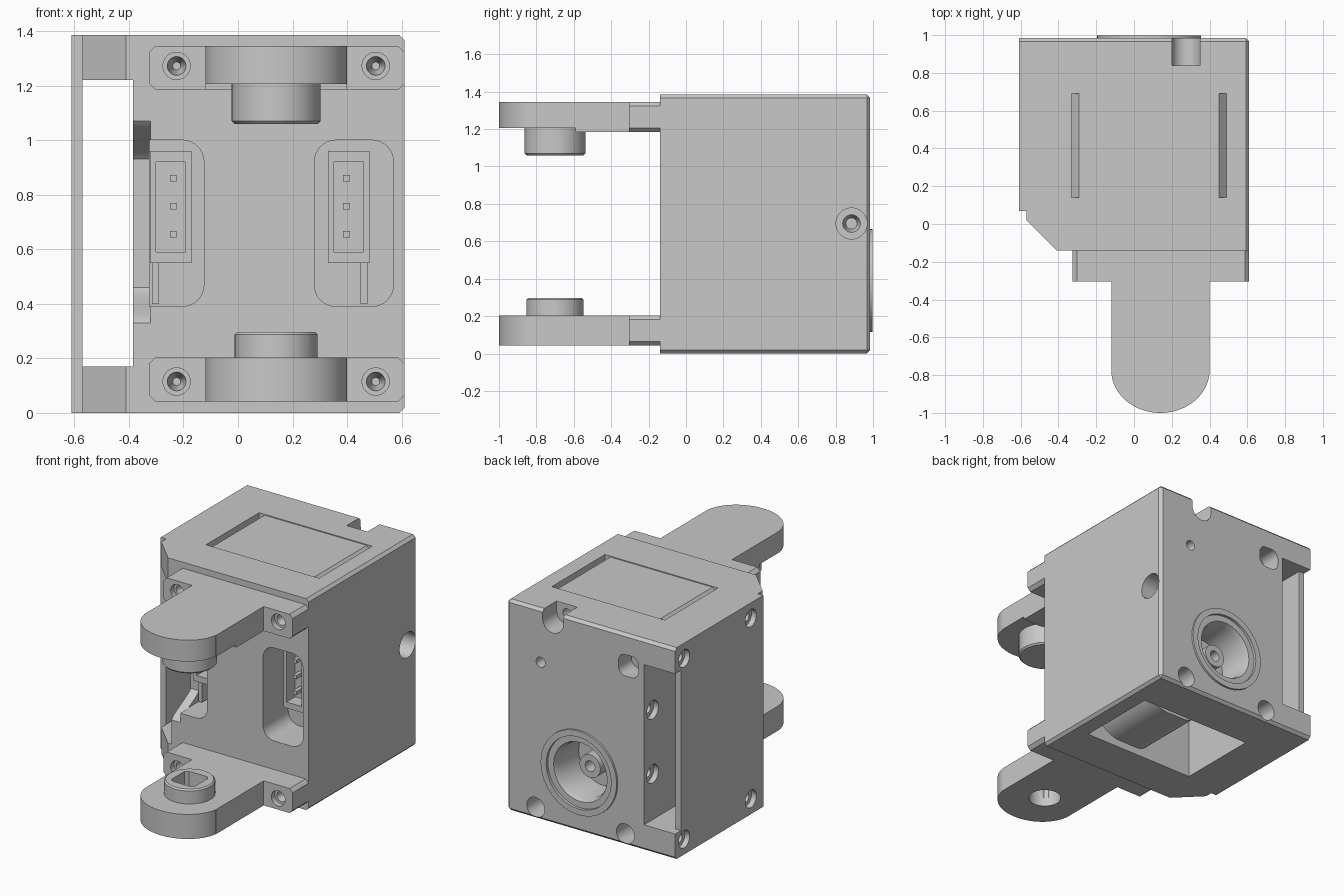
import bpy, bmesh, math

old = bpy.data.objects.get("Cube")
if old:
    bpy.data.objects.remove(old, do_unlink=True)

grey = bpy.data.materials.new("plain_grey")
grey.use_nodes = True
colour = (0.58, 0.58, 0.58, 1)
grey.diffuse_color = colour
grey.node_tree.nodes["Principled BSDF"].inputs["Base Color"].default_value = colour

H = 1.385            # body height
BACK = 0.985         # back face
FRONT = -0.14        # front face


def rounded(x0, x1, y0, y1, left=0.0, right=None, n=8):
    """Rectangle outline with corner radii for its low-x and high-x corners."""
    right = left if right is None else right
    pts = []
    for cx, cy, sx, sy, rad, start in ((x0, y0, 1, 1, left, 180), (x1, y0, -1, 1, right, 270),
                                       (x1, y1, -1, -1, right, 0), (x0, y1, 1, -1, left, 90)):
        steps = n if rad else 0
        for i in range(steps + 1):
            a = math.radians(start + 90 * i / max(steps, 1))
            pts.append((cx + sx * rad + rad * math.cos(a), cy + sy * rad + rad * math.sin(a)))
    return pts


def circle(cx, cy, r, n=40):
    return [(cx + r * math.cos(2 * math.pi * i / n), cy + r * math.sin(2 * math.pi * i / n))
            for i in range(n)]


def prism(name, pts, axis, lo, hi, taper=1.0):
    """Extrude an outline along an axis; taper scales the far end."""
    place = {"X": lambda a, b, h: (h, a, b),
             "Y": lambda a, b, h: (a, h, b),
             "Z": lambda a, b, h: (a, b, h)}[axis]
    ca = sum(p[0] for p in pts) / len(pts)
    cb = sum(p[1] for p in pts) / len(pts)
    bm = bmesh.new()
    v0 = [bm.verts.new(place(a, b, lo)) for a, b in pts]
    v1 = [bm.verts.new(place(ca + (a - ca) * taper, cb + (b - cb) * taper, hi)) for a, b in pts]
    bm.faces.new(v0)
    bm.faces.new(v1)
    for i in range(len(pts)):
        j = (i + 1) % len(pts)
        bm.faces.new((v0[i], v0[j], v1[j], v1[i]))
    bmesh.ops.recalc_face_normals(bm, faces=bm.faces)
    me = bpy.data.meshes.new(name)
    bm.to_mesh(me)
    bm.free()
    me.materials.append(grey)
    ob = bpy.data.objects.new(name, me)
    bpy.context.collection.objects.link(ob)
    return ob


def cut(target, pts, axis, lo, hi, taper=1.0, op="DIFFERENCE"):
    tool = prism("cutter", pts, axis, lo, hi, taper)
    tool.hide_render = True
    bpy.context.view_layer.objects.active = target
    mod = target.modifiers.new("cut", "BOOLEAN")
    mod.operation, mod.solver, mod.object = op, "EXACT", tool
    bpy.ops.object.modifier_apply(modifier=mod.name)
    bpy.data.objects.remove(tool, do_unlink=True)


# Housing block with a cut front corner and thin side flange
outline = [(0.61, FRONT), (0.61, BACK), (-0.61, BACK), (-0.61, 0.07),
           (-0.57, 0.07), (-0.57, 0.02), (-0.41, FRONT)]
body = prism("housing", outline, "Z", 0, H)
bm = bmesh.new()
bm.from_mesh(body.data)


def bevelled(e):
    a, b = (v.co for v in e.verts)
    on_side = min(a.x, b.x) > 0.6 and max(a.y, b.y) > 0
    on_back = min(a.y, b.y) > 0.98 and max(a.x, b.x) > 0
    return on_side or on_back


bmesh.ops.bevel(bm, geom=[e for e in bm.edges if bevelled(e)], offset=0.018,
                segments=1, affect="EDGES", clamp_overlap=True)
bm.to_mesh(body.data)
bm.free()

# Cable channel along the side, open at the back corner
cut(body, rounded(-0.57, -0.385, 0.17, 1.22), "Y", -0.5, 1.2)
cut(body, rounded(-0.7, -0.5, 0.17, 1.22), "Y", 0.925, 1.2)

# Curved entry from the channel into the front pocket
entry = [(-0.2, 0.33)]
for z0, z1, flip in ((0.33, 0.46, 0), (0.93, 1.07, 1)):
    for i in range(13):
        t = i / 12
        s = 0.5 * t + 0.5 * t * t * (3 - 2 * t)
        entry.append((FRONT + 0.2 * (1 - s if flip else s), z0 + (z1 - z0) * t))
entry.append((-0.2, 1.07))
cut(body, entry, "X", -0.48, -0.32)

# Connector pockets in the front
FLOOR = 0.12
cut(body, rounded(-0.325, -0.125, 0.39, 1.0, 0.0, 0.08), "Y", -0.2, FLOOR)
cut(body, rounded(0.28, 0.57, 0.39, 1.0, 0.08), "Y", -0.2, FLOOR)

# Almost flush panel on top with sloping grooves at both ends
PANEL = H - 0.006
cut(body, rounded(-0.33, 0.49, 0.14, 0.69), "Z", PANEL, H + 0.1)
for edge, inner in ((-0.33, -0.29), (0.49, 0.45)):
    cut(body, [(edge, H + 0.05), (edge, H - 0.05), (inner, PANEL), (inner, H + 0.05)], "Y", 0.14, 0.69)

# Open window underneath
cut(body, rounded(-0.33, 0.49, 0.14, 0.69), "Z", -0.1, 0.55)

# Back face: output bore, screw holes, notch and socket
SX, SZ = 0.08, 0.39
cut(body, circle(SX, SZ, 0.275, 64), "Y", 0.9, 0.998, op="UNION")
cut(body, circle(SX, SZ, 0.235, 64), "Y", 0.98, 1.1)
cut(body, circle(SX, SZ, 0.2, 64), "Y", 1.0, 0.94, 0.9)
cut(body, circle(SX, SZ, 0.18, 64), "Y", 0.95, 0.74)
for x in (0.40, -0.25):
    cut(body, circle(x, 0.075, 0.065), "Y", 0.75, 1.2)
cut(body, circle(0.365, 1.035, 0.033), "Y", 0.8, 1.2)
cut(body, rounded(-0.345, -0.2, 1.11, 1.25, 0.05), "Y", 0.85, 1.2)
cut(body, circle(0.275, 1.325, 0.075), "Y", 0.84, 1.2)
cut(body, rounded(0.2, 0.35, 1.325, 1.5), "Y", 0.84, 1.2)
cut(body, circle(0.275, 1.325, 0.03), "Y", 0.7, 0.9)

# Stepped holes in both side faces
cut(body, circle(0.885, 0.695, 0.083), "X", 0.7, 0.5)
cut(body, circle(0.885, 0.695, 0.05), "X", 0.51, 0.44, 0.6)
for y in (0.2, 0.89):
    for z in (0.1, 1.285):
        cut(body, circle(y, z, 0.057), "X", -0.7, -0.575)
        cut(body, circle(y, z, 0.03), "X", -0.7, -0.45)
for z in (0.47, 0.89):
    cut(body, circle(0.895, z, 0.06), "X", -0.45, -0.35)
    cut(body, circle(0.895, z, 0.03), "X", -0.45, -0.27)

# Output shaft inside the bore, flat-bottomed motor behind the lower window
shaft = prism("output_shaft", circle(SX, SZ, 0.075), "Y", 0.7, 0.88)
cut(shaft, circle(SX, SZ, 0.035), "Y", 0.8, 1.0)
prism("motor", rounded(-0.02, 0.43, 0.05, 0.5, 0.12, 0.2, 12), "Y", 0.135, 0.6)

# Mounting arms: tab, tongue with rounded end and pivot peg
PX, PY = 0.14, -0.70
arms = []
for name, z0, z1, hole in (("lower_arm", 0.042, 0.203, 0.115), ("upper_arm", 1.185, 1.345, 1.272)):
    arm = prism(name, rounded(-0.12, 0.40, -0.8, -0.2), "Z", z0, z1)
    tip = [(PX + 0.26 * math.cos(a), -0.775 - 0.225 * math.sin(a))
           for a in (math.pi * i / 32 for i in range(33))]
    cut(arm, tip + [(-0.12, -0.7), (0.40, -0.7)], "Z", z0, z1, op="UNION")
    cut(arm, rounded(-0.325, 0.61, z0, z1, 0.022, n=1), "Y", -0.305, FRONT + 0.001, op="UNION")
    for x in (-0.225, 0.505):
        cut(arm, circle(x, hole, 0.05), "Y", -0.4, -0.27)
        cut(arm, circle(x, hole, 0.036), "Y", -0.28, -0.16, 0.4)
    arms.append(arm)
lower, upper = arms
cut(upper, rounded(-0.2, 0.5, -1.1, -0.59), "Z", 1.1, 1.205)
cut(upper, circle(PX, PY, 0.163, 48), "Z", 1.25, 1.07, op="UNION")
cut(upper, circle(PX, PY, 0.163, 48), "Z", 1.0701, 1.06, 0.94, op="UNION")
cut(lower, circle(PX, PY, 0.152, 48), "Z", 0.1, 0.288, op="UNION")
cut(lower, circle(PX, PY, 0.152, 48), "Z", 0.2879, 0.297, 0.94, op="UNION")
cut(lower, rounded(PX - 0.085, PX + 0.085, PY - 0.085, PY + 0.085, 0.02, n=1), "Z", 0.1, 0.4)
cut(lower, circle(PX, PY, 0.1), "Z", 0.0, 0.16)

# Sockets with pins in the front pockets, mirrored about the middle
for side, x0, sx in (("left", 0.33, 1), ("right", -0.17, -1)):
    def span(a, b):
        return sorted((x0 + sx * a, x0 + sx * b))

    shell = prism(side + "_socket", rounded(*span(0, 0.153), 0.55, 0.96), "Y", 0.0, FLOOR + 0.005)
    cut(shell, rounded(*span(0.022, 0.13), 0.59, 0.92), "Y", -0.2, 0.09)
    for i in range(3):
        z = 0.643 + i * 0.103
        prism(f"{side}_pin_{i}", rounded(*span(0.055, 0.08), z, z + 0.024), "Y", 0.02, 0.1)
    prism(side + "_latch", rounded(*span(0.12, 0.145), 0.4, 0.55), "Y", 0.04, FLOOR + 0.005)

# Smooth the round surfaces, keep hard edges
bpy.ops.object.select_all(action="DESELECT")
for ob in bpy.context.scene.objects:
    if ob.type == "MESH" and grey.name in ob.data.materials:
        ob.select_set(True)
        bpy.context.view_layer.objects.active = ob
bpy.ops.object.shade_smooth_by_angle(angle=math.radians(25))
